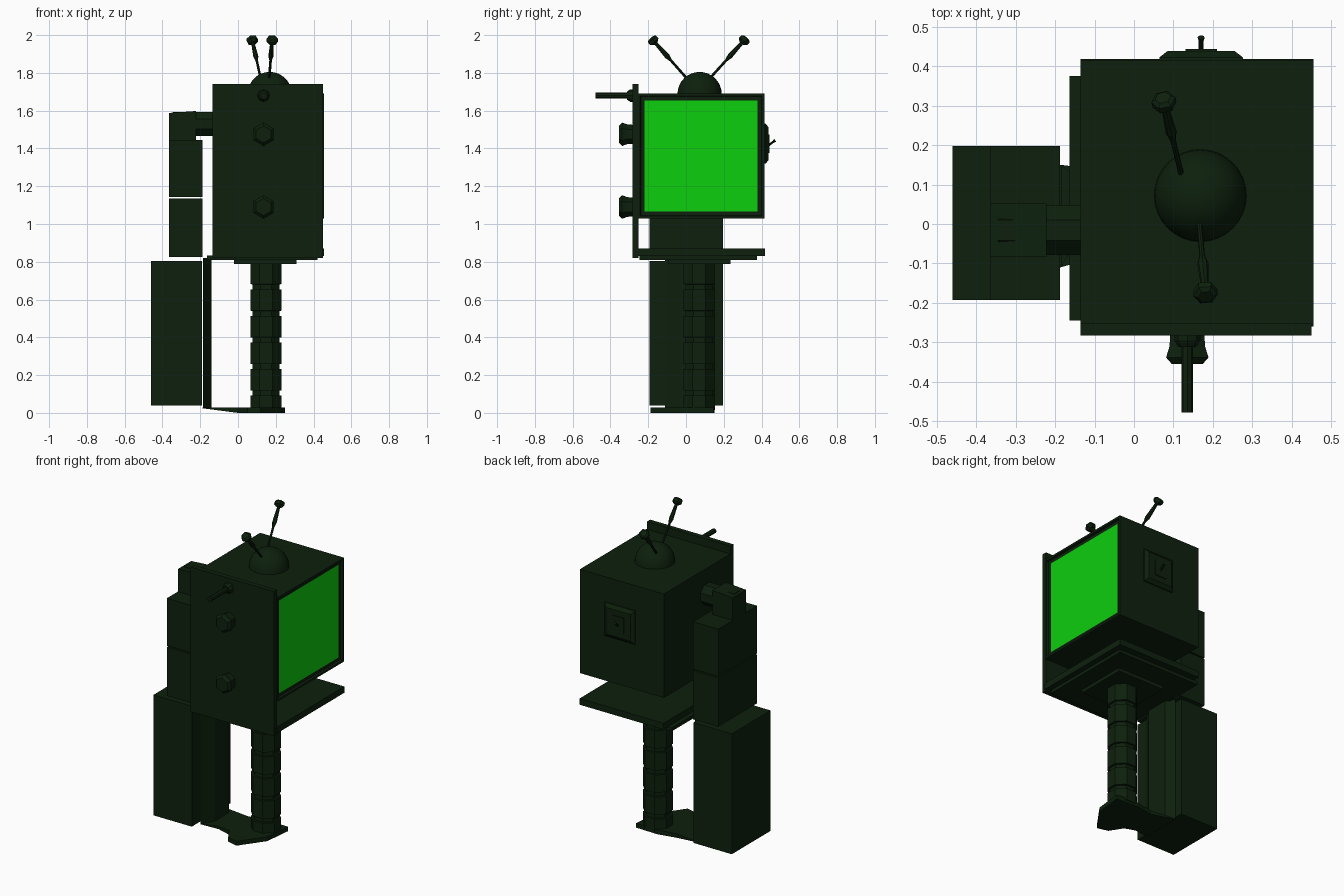
import bpy, bmesh, math
from mathutils import Vector

cube = bpy.data.objects.get("Cube")
if cube:
    bpy.data.objects.remove(cube, do_unlink=True)


def material(name, color):
    m = bpy.data.materials.new(name)
    m.use_nodes = True
    m.diffuse_color = color
    bsdf = next(n for n in m.node_tree.nodes if n.type == 'BSDF_PRINCIPLED')
    bsdf.inputs["Base Color"].default_value = color
    bsdf.inputs["Roughness"].default_value = 0.8
    return m


DARK = material("dark green", (0.004, 0.0145, 0.004, 1))
BRIGHT = material("bright green", (0.004, 0.62, 0.004, 1))


def finish(name, bm, *mats):
    bmesh.ops.recalc_face_normals(bm, faces=bm.faces)
    me = bpy.data.meshes.new(name)
    bm.to_mesh(me)
    bm.free()
    ob = bpy.data.objects.new(name, me)
    for m in mats or (DARK,):
        me.materials.append(m)
    bpy.context.collection.objects.link(ob)
    return ob


def box_mesh(x, y, z):
    bm = bmesh.new()
    bmesh.ops.create_cube(bm, size=1)
    for v in bm.verts:
        v.co = [r[0] if c < 0 else r[1] for c, r in zip(v.co, (x, y, z))]
    return bm


def box(name, x, y, z):
    return finish(name, box_mesh(x, y, z))


def prism(name, outline, z0, z1):
    bm = bmesh.new()
    face = bm.faces.new([bm.verts.new((x, y, z0)) for x, y in outline])
    top = bmesh.ops.extrude_face_region(bm, geom=[face])["geom"]
    for v in top:
        if isinstance(v, bmesh.types.BMVert):
            v.co.z = z1
    return finish(name, bm)


def lathe(name, origin, axis, profile, sides, turn=0.0):
    """Closed turned shape: profile is (radius, distance along axis)."""
    bm = bmesh.new()
    rings = []
    for r, h in profile:
        angles = [turn + 2 * math.pi * i / sides for i in range(sides)]
        rings.append([bm.verts.new((r * math.cos(a), r * math.sin(a), h)) for a in angles])
    for a, b in zip(rings, rings[1:]):
        for i in range(sides):
            j = (i + 1) % sides
            bm.faces.new((a[i], a[j], b[j], b[i]))
    bm.faces.new(rings[0])
    bm.faces.new(rings[-1])
    rot = Vector(axis).to_track_quat('Z', 'Y')
    for v in bm.verts:
        v.co = rot @ v.co + Vector(origin)
    return finish(name, bm)


# Screen cabinet with a stepped bezel and bright screen
bm = box_mesh((-0.135, 0.455), (-0.255, 0.415), (1.03, 1.69))
bm.normal_update()
screen = next(f for f in bm.faces if f.normal.x > 0.9)
for thickness, depth in ((0.018, 0), (0.004, -0.014), (0.028, 0)):
    bmesh.ops.inset_individual(bm, faces=[screen], thickness=thickness, depth=depth)
screen.material_index = 1
finish("screen_cabinet", bm, DARK, BRIGHT)

# Control panel and shelf
box("control_panel", (-0.135, 0.45), (-0.283, -0.252), (0.82, 1.74))
box("shelf", (-0.135, 0.455), (-0.26, 0.418), (0.83, 0.87))
box("shelf_underplate", (-0.163, 0.42), (-0.245, 0.375), (0.81, 0.832))
box("pole_collar", (-0.02, 0.31), (-0.095, 0.235), (0.788, 0.812))

# Control knobs
for label, z in (("upper", 1.475), ("lower", 1.09)):
    lathe(label + "_knob", (0.135, -0.28, z), (0, -1, 0),
          [(0.05, 0), (0.052, 0.03), (0.062, 0.058), (0.045, 0.075)], 6, math.pi / 6)

# Push lever on the panel
lathe("lever_socket", (0.135, -0.28, 1.68), (0, -1, 0),
      [(0.033, 0), (0.033, 0.015), (0.022, 0.032)], 8)
lathe("lever_rod", (0.135, -0.3, 1.68), (0, -1, 0), [(0.015, 0), (0.015, 0.178)], 8)

# Switch plate on the back
q = math.sqrt(2)
lathe("switch_plate", (0.17, 0.41, 1.425), (0, 1, 0),
      [(0.106 * q, 0), (0.106 * q, 0.012), (0.085 * q, 0.028)], 4, math.pi / 4)
box("switch_boss", (0.13, 0.21), (0.43, 0.443), (1.375, 1.475))
lathe("switch_toggle", (0.17, 0.435, 1.415), (0, 0.8, 0.6),
      [(0.006, 0), (0.006, 0.035), (0.009, 0.047)], 8)

# Dome
dome_profile = [(0.117 * math.cos(a), 0.117 * math.sin(a))
                for a in [math.pi / 2 * i / 8 for i in range(8)]] + [(0.002, 0.117)]
dome = lathe("antenna_dome", (0.168, 0.072, 1.688), (0, 0, 1), dome_profile, 32)

# Antennas with faceted tips
for label, start, end in (("front", (0.165, 0.005, 1.77), (0.182, -0.185, 1.985)),
                          ("back", (0.12, 0.125, 1.77), (0.073, 0.32, 1.985))):
    s = Vector(start)
    axis = Vector(end) - s
    n = axis.length
    lathe(label + "_antenna_rod", s, axis,
          [(0.007, -0.03), (0.007, n * 0.45), (0.014, n * 0.55), (0.009, n * 0.9)], 8)
    lathe(label + "_antenna_tip", s, axis,
          [(0.017, n - 0.038), (0.031, n - 0.026), (0.031, n - 0.008), (0.02, n)], 6)

# Ribbed pole
R, pitch = 0.083 / math.cos(math.pi / 8), 0.1405
profile = []
z = -0.035
while z < 0.79:
    lo, hi = max(z + 0.013, 0.015), min(z + pitch - 0.013, 0.795)
    profile += [(R * 0.86, lo), (R, lo + 0.001), (R, hi - 0.001), (R * 0.86, hi)]
    z += pitch
lathe("ribbed_pole", (0.148, 0.07, 0), (0, 0, 1), profile, 8, math.pi / 8)

# Foot plate rising toward the upright
foot = prism("foot_plate", [(-0.187, -0.11), (-0.08, -0.08), (0.0, -0.09), (0.05, -0.17),
                            (0.12, -0.188), (0.23, -0.035), (0.25, 0.145), (0.1, 0.15),
                            (-0.02, 0.13), (-0.187, 0.15)], 0.0, 0.028)
for v in foot.data.vertices:
    if v.co.z < 0.01 and v.co.x < 0:
        v.co.z = -v.co.x * 0.13

# Upright next to the lower case
prism("upright", [(-0.185, -0.11), (-0.14, -0.035), (-0.14, 0.11), (-0.185, 0.15)], 0.025, 0.82)

# Stacked cases
box("lower_case", (-0.46, -0.19), (-0.193, 0.197), (0.04, 0.805))
box("middle_case", (-0.365, -0.188), (-0.193, 0.197), (0.825, 1.135))
box("upper_case", (-0.365, -0.188), (-0.193, 0.197), (1.143, 1.445))

# Elbow and connecting pipe
elbow = box("elbow_block", (-0.365, -0.222), (-0.083, 0.052), (1.44, 1.598))
for v in elbow.data.vertices:
    if v.co.z > 1.5 and v.co.x < -0.3:
        v.co.z = 1.588
lathe("connecting_pipe", (-0.345, -0.016, 1.53), (1, 0, 0),
      [(0.068, 0), (0.068, 0.255)], 8, math.pi / 8)

# Smooth the dome only
bpy.ops.object.select_all(action='DESELECT')
dome.select_set(True)
bpy.context.view_layer.objects.active = dome
bpy.ops.object.shade_smooth_by_angle()
